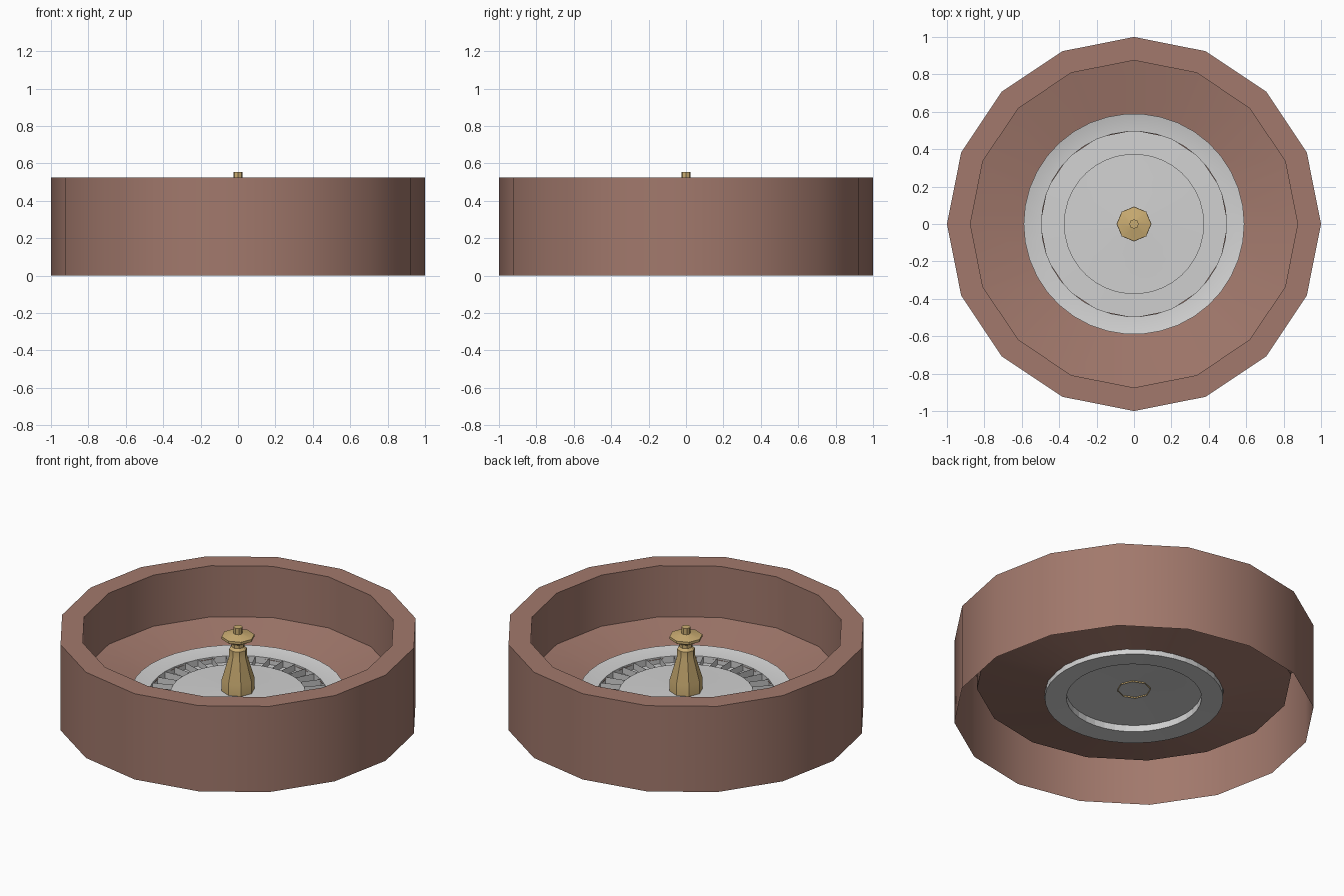
import bpy, bmesh, math

if "Cube" in bpy.data.objects:
    bpy.data.objects.remove(bpy.data.objects["Cube"], do_unlink=True)


def material(name, rgb):
    mat = bpy.data.materials.new(name)
    mat.use_nodes = True
    mat.diffuse_color = (*rgb, 1)
    mat.node_tree.nodes["Principled BSDF"].inputs["Base Color"].default_value = (*rgb, 1)
    return mat


wood = material("brown wood", (0.36, 0.19, 0.15))
silver = material("light grey", (0.64, 0.64, 0.64))
gold = material("brass", (0.60, 0.42, 0.17))


def lathe(bm, profile, sides, turn=0.0):
    """Revolve (radius, height) points; return the face bands in profile order."""
    rings = []
    for r, z in profile:
        angles = [turn + math.tau * i / sides for i in range(sides)]
        rings.append([bm.verts.new((r * math.cos(a), r * math.sin(a), z)) for a in angles])
    bands = []
    for low, high in zip(rings, rings[1:]):
        bands.append([bm.faces.new((low[i], low[(i + 1) % sides],
                                    high[(i + 1) % sides], high[i]))
                      for i in range(sides)])
    bm.faces.new(rings[-1]) if profile[-1][0] < 0.1 else None
    return bands


def finish(bm, name, mat, angle=30):
    mesh = bpy.data.meshes.new(name)
    bm.to_mesh(mesh)
    bm.free()
    mesh.materials.append(mat)
    obj = bpy.data.objects.new(name, mesh)
    bpy.context.collection.objects.link(obj)
    bpy.ops.object.select_all(action="DESELECT")
    obj.select_set(True)
    bpy.context.view_layer.objects.active = obj
    bpy.ops.object.shade_smooth_by_angle(angle=math.radians(angle))
    return obj


# Sixteen-sided bowl, open underneath: outer wall, rim, inner wall, sloping floor
bm = bmesh.new()
lathe(bm, [(1, 0), (1, 0.525), (0.875, 0.525), (0.875, 0.212), (0.5, 0.135)], 16)
finish(bm, "bowl", wood)

# Wheel dish with a ring of sunken pockets
POCKETS = 38
bm = bmesh.new()
half_step = math.pi / POCKETS
bands = lathe(bm, [(0.59, 0.168), (0.495, 0.146), (0.375, 0.15), (0.06, 0.17)],
              POCKETS, math.pi / 2 + half_step)
pockets = bands[1]
bmesh.ops.inset_individual(bm, faces=pockets, thickness=0.006)
sunk = bmesh.ops.extrude_discrete_faces(bm, faces=pockets)["faces"]
bmesh.ops.translate(bm, verts=list({v for f in sunk for v in f.verts}), vec=(0, 0, -0.04))
finish(bm, "wheel_dish", silver, 20)

# Central turret: flared base, collar, flange and knob
bm = bmesh.new()
lathe(bm, [(0.093, 0.16), (0.093, 0.235), (0.05, 0.38), (0.05, 0.42), (0.036, 0.435),
           (0.036, 0.455), (0.092, 0.485), (0.092, 0.5), (0.025, 0.515), (0.025, 0.553)], 8)
finish(bm, "turret", gold)
